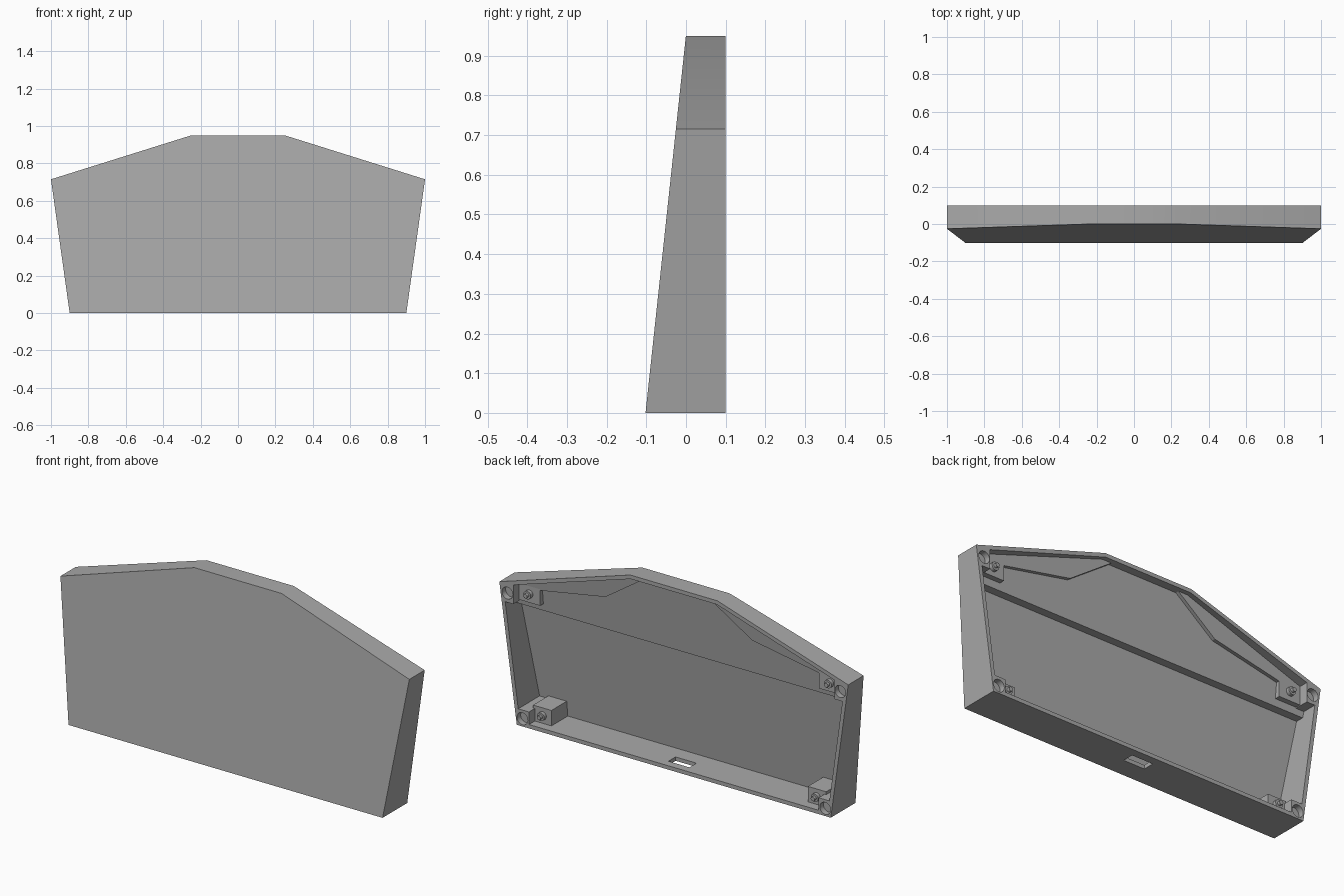
import bpy, bmesh
from mathutils import Matrix, Vector

if "Cube" in bpy.data.objects:
    bpy.data.objects.remove(bpy.data.objects["Cube"])

grey = bpy.data.materials.new("plain_grey")
grey.use_nodes = True
GREY = (0.4, 0.4, 0.4, 1)
grey.diffuse_color = GREY
grey.node_tree.nodes["Principled BSDF"].inputs["Base Color"].default_value = GREY

BACK = 0.1
WALL = 0.02


def face_y(z, t=0.0):
    """Depth of a plane lying t behind the leaning front face."""
    return -0.102 + 0.107 * z + t


def finish(bm, name):
    bmesh.ops.recalc_face_normals(bm, faces=bm.faces[:])
    mesh = bpy.data.meshes.new(name)
    bm.to_mesh(mesh)
    bm.free()
    mesh.materials.append(grey)
    ob = bpy.data.objects.new(name, mesh)
    bpy.context.collection.objects.link(ob)
    return ob


def prism(name, pts, front, back):
    """Extrude an x,z outline between two depth functions."""
    bm = bmesh.new()
    a = [bm.verts.new((x, front(z), z)) for x, z in pts]
    b = [bm.verts.new((x, back(z), z)) for x, z in pts]
    bm.faces.new(a)
    bm.faces.new(b)
    for i in range(len(pts)):
        j = (i + 1) % len(pts)
        bm.faces.new((a[i], a[j], b[j], b[i]))
    return finish(bm, name)


def rod(name, x, z, radius, y0, y1, sides=24):
    bm = bmesh.new()
    bmesh.ops.create_cone(bm, cap_ends=True, segments=sides, radius1=radius,
                          radius2=radius, depth=y1 - y0,
                          matrix=Matrix.Translation((x, (y0 + y1) / 2, z))
                          @ Matrix.Rotation(1.5708, 4, 'X'))
    return finish(bm, name)


def combine(target, tool, operation):
    tool.hide_render = True
    mod = target.modifiers.new(operation, 'BOOLEAN')
    mod.operation, mod.solver, mod.object = operation, 'EXACT', tool
    bpy.context.view_layer.objects.active = target
    bpy.ops.object.modifier_apply(modifier=mod.name)
    bpy.data.objects.remove(tool)


def inset(pts, d):
    """Move every edge of a convex counter-clockwise outline inwards."""
    out = []
    for i, p in enumerate(pts):
        p = Vector(p)
        e1 = (p - Vector(pts[i - 1])).normalized()
        e2 = (Vector(pts[(i + 1) % len(pts)]) - p).normalized()
        n1, n2 = Vector((-e1.y, e1.x)), Vector((-e2.y, e2.x))
        out.append(tuple(p + (n1 + n2) * d / (1 + n1.dot(n2))))
    return out


# Leaning case, hollowed from behind
outline = [(-0.9, 0), (0.9, 0), (1, 0.715), (0.25, 0.95), (-0.25, 0.95), (-1, 0.715)]
case = prism("case", outline, face_y, lambda z: BACK)
combine(case, prism("pocket", inset(outline, WALL),
                    lambda z: face_y(z, 0.018), lambda z: 0.3), 'DIFFERENCE')

# Thicker upper panel, sunk into the walls
STEP = 0.588
mid = inset(outline, WALL / 2)
edge_x = 0.89 + 0.1 * STEP / 0.715
prism("upper_panel", [(-edge_x, STEP), (edge_x, STEP)] + mid[2:],
      lambda z: face_y(z, 0.01), lambda z: face_y(z, 0.06))

for side, s in (("left", 1), ("right", -1)):
    def mirrored(pts):
        return [(s * x, z) for x, z in pts]

    # Raised corner plate below the sloping roof
    prism(side + "_roof_plate",
          mirrored([(0.18, 0.94), (0.42, 0.775), (0.82, 0.70), (0.97, 0.70),
                    (0.975, 0.713), (0.25, 0.94)]),
          lambda z: face_y(z, 0.05), lambda z: face_y(z, 0.078))

    # Full-height corner posts with round sockets
    corners = [
        ("upper", [(0.92, 0.62), (0.98, 0.62), (0.99, 0.712), (0.92, 0.734)], 0.954, 0.668),
        ("lower", [(0.83, 0.006), (0.895, 0.006), (0.905, 0.085), (0.83, 0.085)], 0.868, 0.04)]
    for level, pts, x, z in corners:
        combine(case, prism("post", mirrored(pts), lambda z: face_y(z, 0.01),
                            lambda z: BACK), 'UNION')
        combine(case, rod("socket", s * x, z, 0.031, BACK - 0.03, BACK + 0.05),
                'DIFFERENCE')

    # Low mounting blocks, each with a stepped peg
    mounts = [
        ("upper", [(0.80, 0.625), (0.93, 0.625), (0.93, 0.725), (0.80, 0.765)], 0.862, 0.67),
        ("lower", [(0.735, 0.01), (0.84, 0.01), (0.84, 0.1), (0.735, 0.1)], 0.785, 0.06)]
    for level, pts, x, z in mounts:
        name = side + "_" + level
        prism(name + "_mount", mirrored(pts), lambda z: face_y(z, 0.01),
              lambda z: 0.052)
        rod(name + "_peg", s * x, z, 0.021, 0.04, 0.07)
        rod(name + "_peg_tip", s * x, z, 0.011, 0.06, 0.085, 16)

# Cable slot through the bottom wall
slot = [(-0.06, -0.05), (0.06, -0.05), (0.06, 0.05), (-0.06, 0.05)]
combine(case, prism("slot", slot, lambda z: 0.0, lambda z: 0.058), 'DIFFERENCE')

# Smooth the round parts, keep corners sharp
bpy.ops.object.select_all(action='DESELECT')
for ob in bpy.context.collection.objects:
    if ob.type == 'MESH' and ("peg" in ob.name or ob == case):
        ob.select_set(True)
bpy.context.view_layer.objects.active = case
bpy.ops.object.shade_smooth_by_angle(angle=0.5)
